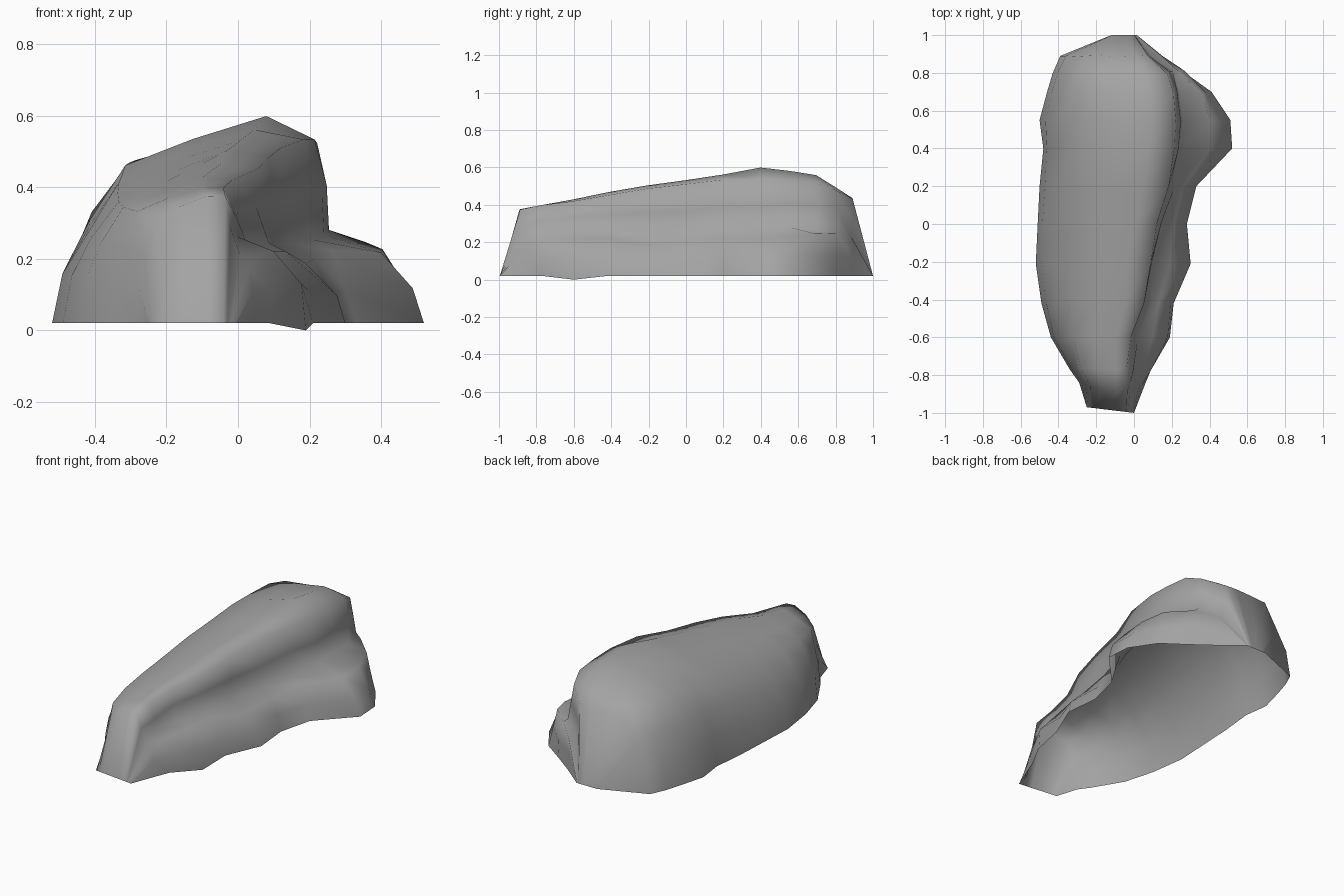
import bpy, bmesh, math, random

if "Cube" in bpy.data.objects:
    bpy.data.objects.remove(bpy.data.objects["Cube"])
random.seed(4)

# Rock cross-sections along y:
# y, left base x, left rim x z, right rim x z, cliff foot x, ledge x z, right base x
SECTIONS = [
    (-1.00, -.25, -.21, .02, -.04, .02, -.02, -.01, .02, .00),
    (-.89, -.29, -.23, .31, -.04, .375, .01, .03, .18, .06),
    (-.77, -.34, -.28, .33, -.04, .40, .01, .055, .22, .09),
    (-.60, -.44, -.32, .345, -.02, .425, .03, .11, .22, .19),
    (-.42, -.49, -.335, .36, .05, .45, .075, .14, .22, .21),
    (-.21, -.52, -.335, .38, .085, .49, .11, .20, .19, .30),
    (.00, -.51, -.33, .41, .12, .51, .15, .21, .21, .28),
    (.20, -.50, -.325, .44, .18, .53, .21, .25, .22, .33),
    (.40, -.48, -.32, .46, .215, .53, .245, .39, .22, .52),
    (.55, -.50, -.31, .47, .225, .525, .25, .41, .235, .51),
    (.70, -.46, -.29, .475, .205, .52, .24, .35, .235, .41),
    (.80, -.43, -.26, .46, .175, .48, .21, .24, .24, .27),
    (.89, -.39, -.20, .42, .07, .43, .10, .13, .20, .15),
    (1.00, -.12, -.09, .02, .00, .02, .005, .01, .02, .015),
]


def mix(a, b, t):
    return a + (b - a) * t


def crest(y):
    # height of the ridge running along the top
    return .535 + .15 * y if y < .4 else .595 - .11 * (y - .4)


def profile(s):
    y, xl, lx, lz, rx, rz, fx, ex, ez, xr = s
    body = rz > .1
    fz = ez + (.035 if body else 0)
    top = crest(y) if -.5 < y < .75 else mix(lz, rz, .85) + (.012 if body else 0)
    return [(xl, .02),
            (mix(xl, lx, .14), mix(.02, lz, .38)),
            (mix(xl, lx, .50), mix(.02, lz, .68)),
            (lx, lz),
            (mix(lx, rx, .36), mix(lz, top, .55)),
            (mix(lx, rx, .74), top),
            (rx, rz),
            (mix(rx, fx, .5), mix(rz, fz, .5)),
            (fx, fz),
            (ex, ez),
            (mix(ex, xr, .7), mix(ez, .02, .5)),
            (xr, .02)]


# Main rock shell, open underneath
bm = bmesh.new()
rows = []
for i, s in enumerate(SECTIONS):
    row = []
    pts = profile(s)
    tip = i in (0, len(SECTIONS) - 1)
    for j, (x, z) in enumerate(pts):
        y = s[0]
        if i == 0:
            y += .03 * (x / -.25)
        if i == 1:  # rounded front end
            y += min(.05, .04 * ((x + .1) / .15) ** 2)
        inner = not tip and 0 < j < len(pts) - 1
        k = (.012 if j > 6 else .005) if inner else 0
        row.append(bm.verts.new((x + random.uniform(-k, k),
                                 y + random.uniform(-k, k),
                                 z + random.uniform(-k, k))))
    rows.append(row)
rows[3][-1].co.z = 0
for a, b in zip(rows, rows[1:]):
    for j in range(len(a) - 1):
        bm.faces.new((a[j], a[j + 1], b[j + 1], b[j]))
bmesh.ops.recalc_face_normals(bm, faces=bm.faces)
if sum(f.normal.z for f in bm.faces) < 0:
    bmesh.ops.reverse_faces(bm, faces=bm.faces)

me = bpy.data.meshes.new("rock")
bm.to_mesh(me)
bm.free()
rock = bpy.data.objects.new("rock", me)
bpy.context.collection.objects.link(rock)
bpy.context.view_layer.objects.active = rock
rock.select_set(True)
bpy.ops.object.shade_smooth_by_angle(angle=math.radians(85))

# Dark grey stone
stone = bpy.data.materials.new("stone")
stone.diffuse_color = (.37, .37, .37, 1)
stone.use_nodes = True
stone.node_tree.nodes["Principled BSDF"].inputs["Base Color"].default_value = stone.diffuse_color
me.materials.append(stone)
